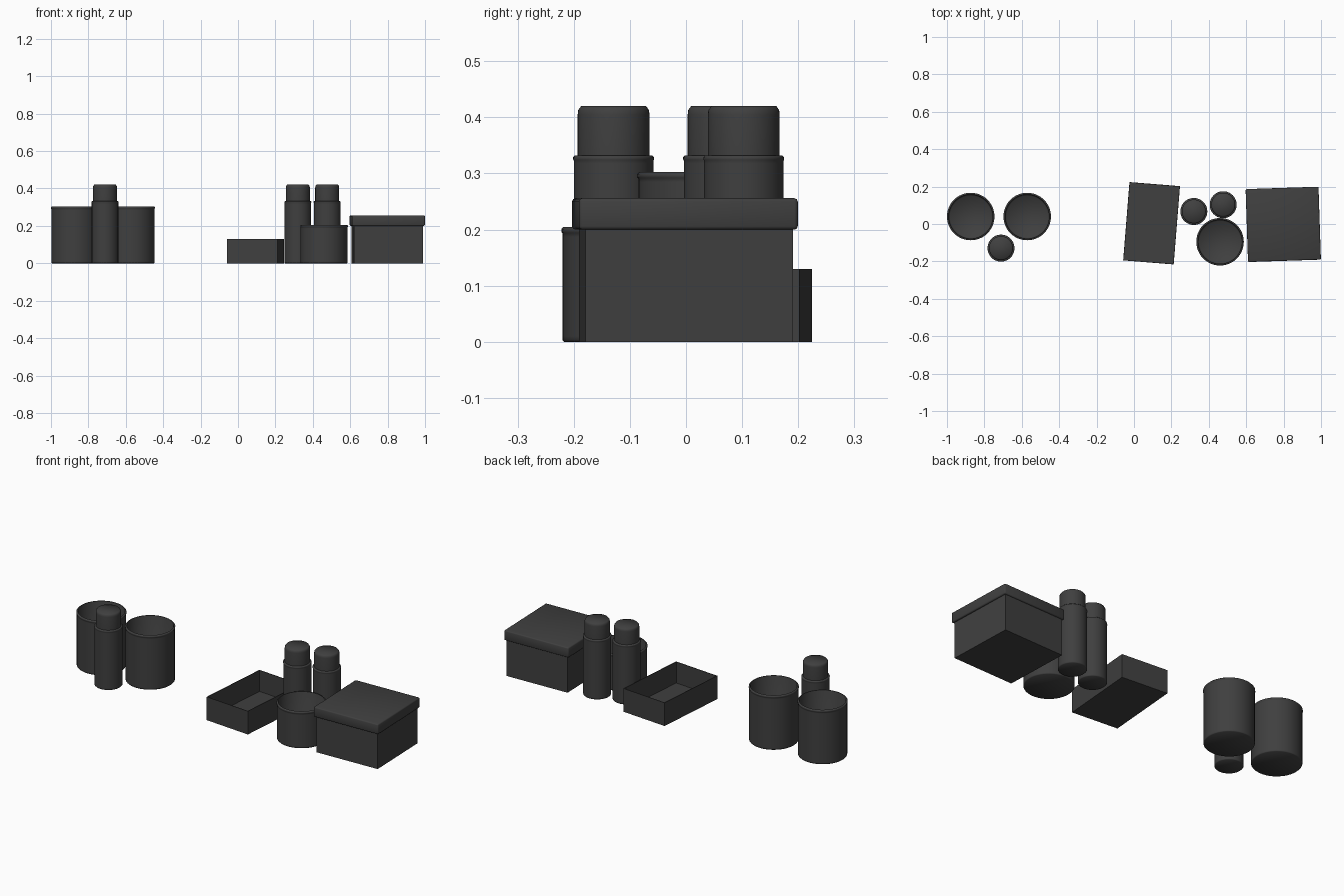
import bpy
import bmesh
from math import sin, cos, tau, radians

cube = bpy.data.objects.get("Cube")
if cube:
    bpy.data.objects.remove(cube, do_unlink=True)

# Single charcoal colour
charcoal = bpy.data.materials.new("charcoal")
charcoal.use_nodes = True
color = (0.05, 0.05, 0.05, 1)
charcoal.diffuse_color = color
bsdf = next(n for n in charcoal.node_tree.nodes if n.type == 'BSDF_PRINCIPLED')
bsdf.inputs["Base Color"].default_value = color
bsdf.inputs["Roughness"].default_value = 0.6


def finish(name, bm, location, turn=0, smooth_angle=None):
    """Turn a bmesh into a placed, shaded object."""
    bmesh.ops.recalc_face_normals(bm, faces=bm.faces)
    mesh = bpy.data.meshes.new(name)
    bm.to_mesh(mesh)
    bm.free()
    mesh.materials.append(charcoal)
    if smooth_angle:
        for face in mesh.polygons:
            face.use_smooth = True
        mesh.set_sharp_from_angle(angle=radians(smooth_angle))
    obj = bpy.data.objects.new(name, mesh)
    obj.location = location
    obj.rotation_euler.z = radians(turn)
    bpy.context.collection.objects.link(obj)
    return obj


def lathe(name, profile, x, y, segments=48):
    """Revolve (radius, height) pairs and cap both ends."""
    bm = bmesh.new()
    rings = [[bm.verts.new((r * cos(tau * i / segments), r * sin(tau * i / segments), z))
              for i in range(segments)] for r, z in profile]
    for low, high in zip(rings, rings[1:]):
        for i in range(segments):
            j = (i + 1) % segments
            bm.faces.new((low[i], low[j], high[j], high[i]))
    bm.faces.new(rings[0][::-1])
    bm.faces.new(rings[-1])
    return finish(name, bm, (x, y, 0), smooth_angle=60)


def can(name, x, y, height):
    """Open can with a small rolled rim and a rounded inner floor."""
    r, wall = 0.125, 0.006
    lathe(name, [
        (r - 0.003, 0), (r, 0.003), (r, 0.01),
        (r, height - 0.018), (r, height - 0.012), (r + 0.002, height - 0.01),
        (r + 0.002, height - 0.004), (r - 0.002, height),
        (r - wall, height), (r - wall - 0.002, height - 0.004),
        (r - wall - 0.002, 0.02), (r - wall - 0.008, 0.012)], x, y)


def bottle(name, x, y):
    """Slim bottle with a shoulder and a narrower cap."""
    r, cap = 0.071, 0.064
    lathe(name + "_body", [
        (r - 0.003, 0), (r, 0.003), (r, 0.01), (r, 0.318), (r, 0.323),
        (r + 0.001, 0.325), (r + 0.001, 0.329), (r - 0.002, 0.332)], x, y)
    lathe(name + "_cap", [
        (cap, 0.33), (cap, 0.34), (cap, 0.405), (cap - 0.001, 0.413),
        (cap - 0.006, 0.42)], x, y)


def block(size, height):
    bm = bmesh.new()
    bmesh.ops.create_cube(bm, size=1)
    bmesh.ops.scale(bm, vec=(size[0], size[1], height), verts=bm.verts)
    bmesh.ops.translate(bm, vec=(0, 0, height / 2), verts=bm.verts)
    return bm


# Cans
can("left_can", -0.873, 0.04, 0.303)
can("middle_can", -0.571, 0.04, 0.303)
can("short_can", 0.46, -0.095, 0.205)

# Bottles
bottle("front_bottle", -0.711, -0.129)
bottle("inner_bottle", 0.32, 0.067)
bottle("outer_bottle", 0.477, 0.103)

# Box and its overhanging soft-edged lid
finish("box_body", block((0.37, 0.37), 0.21), (0.798, 0, 0), turn=1.9)
lid = block((0.39, 0.39), 0.056)
bmesh.ops.bevel(lid, geom=lid.edges[:], offset=0.006, segments=2,
                profile=0.5, affect='EDGES')
finish("box_lid", lid, (0.798, -0.002, 0.2), turn=1.9, smooth_angle=60)

# Open tray hollowed from a block
tray = block((0.271, 0.42), 0.13)
top = max(tray.faces, key=lambda f: f.calc_center_median().z)
bmesh.ops.inset_region(tray, faces=[top], thickness=0.005)
well = bmesh.ops.extrude_discrete_faces(tray, faces=[top])["faces"][0]
bmesh.ops.translate(tray, vec=(0, 0, -0.118), verts=well.verts)
finish("tray", tray, (0.094, 0.004, 0), turn=-4.6)
